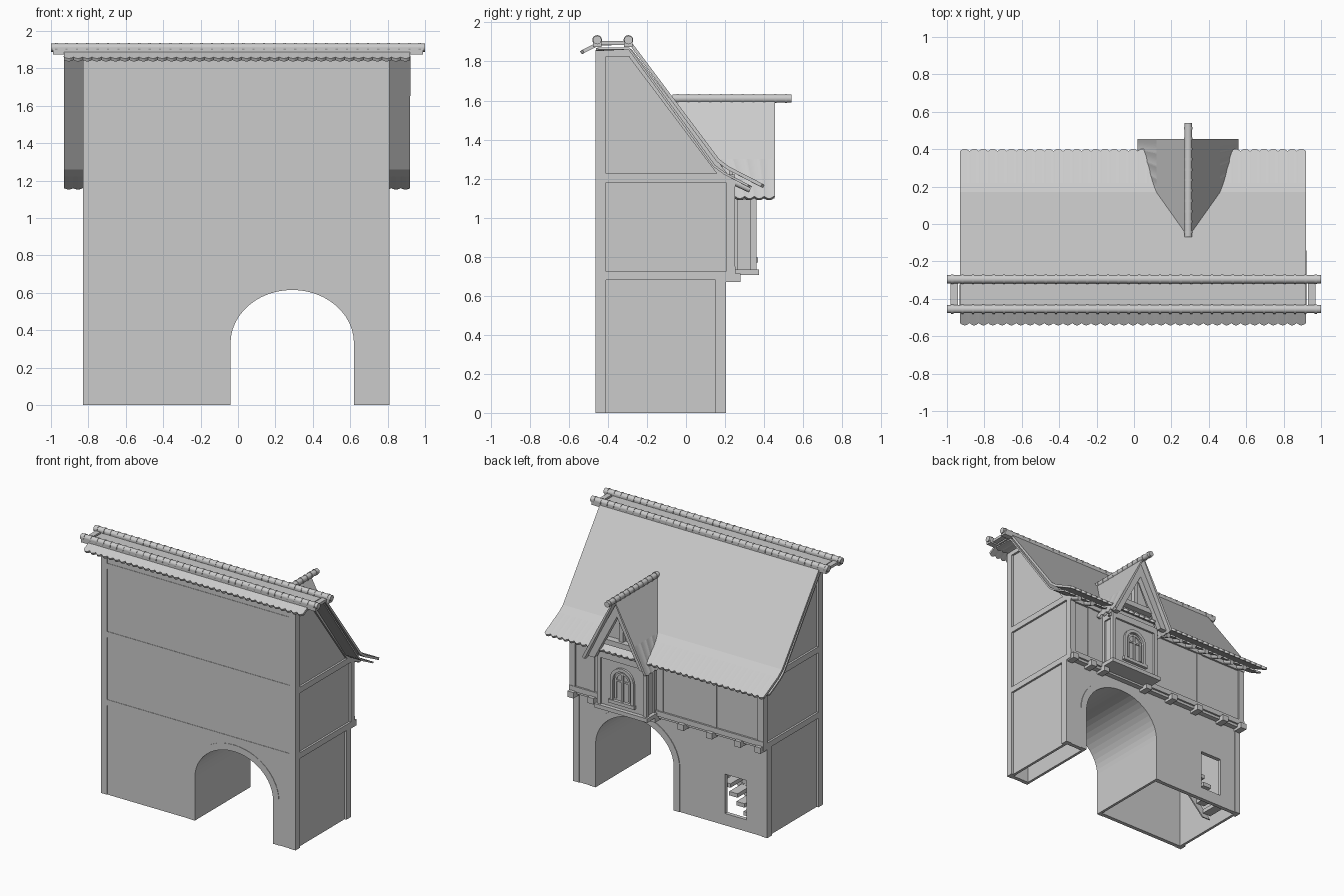
import bpy, bmesh, math
from mathutils import Vector

cube = bpy.data.objects.get("Cube")
if cube:
    bpy.data.objects.remove(cube, do_unlink=True)

GREY = (0.6, 0.6, 0.6, 1)
mat = bpy.data.materials.new("plain_grey")
mat.use_nodes = True
mat.diffuse_color = GREY
mat.node_tree.nodes["Principled BSDF"].inputs["Base Color"].default_value = GREY


def finish(name, bm, fix=True):
    if fix:
        bmesh.ops.recalc_face_normals(bm, faces=bm.faces)
    me = bpy.data.meshes.new(name)
    bm.to_mesh(me)
    bm.free()
    me.materials.append(mat)
    ob = bpy.data.objects.new(name, me)
    bpy.context.collection.objects.link(ob)
    return ob


def prism(name, pts, axis, a, b):
    """Outline extruded along y (x,z points) or along x (y,z points)."""
    def at(p, d):
        return (p[0], d, p[1]) if axis == "y" else (d, p[0], p[1])
    bm = bmesh.new()
    face = bm.faces.new([bm.verts.new(at(p, a)) for p in pts])
    new = bmesh.ops.extrude_face_region(bm, geom=[face])["geom"]
    shift = Vector(at((0, 0), b - a))
    bmesh.ops.translate(bm, vec=shift, verts=[v for v in new if isinstance(v, bmesh.types.BMVert)])
    return finish(name, bm)


def box(name, x0, x1, y0, y1, z0, z1):
    return prism(name, [(x0, z0), (x1, z0), (x1, z1), (x0, z1)], "y", y0, y1)


def rod(name, p, q, r, sides=12):
    p, q = Vector(p), Vector(q)
    bm = bmesh.new()
    bmesh.ops.create_cone(bm, cap_ends=True, segments=sides, radius1=r, radius2=r, depth=(q - p).length)
    ob = finish(name, bm)
    ob.location = (p + q) / 2
    ob.rotation_euler = (q - p).to_track_quat("Z", "Y").to_euler()
    for f in ob.data.polygons:
        f.use_smooth = len(f.vertices) == 4
    return ob


def sheet(name, point, ni, nj, thick, flip=False):
    """Thin roof skin from a grid of points."""
    bm = bmesh.new()
    g = [[bm.verts.new(point(i, j)) for j in range(nj)] for i in range(ni)]
    for i in range(ni - 1):
        for j in range(nj - 1):
            q = [g[i][j], g[i + 1][j], g[i + 1][j + 1], g[i][j + 1]]
            bm.faces.new(q[::-1] if flip else q)
    ob = finish(name, bm, False)
    mod = ob.modifiers.new("thickness", "SOLIDIFY")
    mod.thickness = thick
    mod.offset = -1
    return ob


def scallop(t, period=0.05):
    return 0.012 * abs(math.sin(math.pi * t / period))


XL, XR, YF, YB, YU = -0.83, 0.81, -0.46, 0.20, 0.25
AC, AW, AS, AH = 0.29, 0.33, 0.33, 0.285


def arch(w, h, spring, foot, n=24, cx=AC):
    top = [(cx - w * math.cos(math.pi * k / n), spring + h * math.sin(math.pi * k / n)) for k in range(n + 1)]
    return [(cx - w, foot)] + top + [(cx + w, foot)]


def band(name, inner, outer, y0, y1):
    return prism(name, inner + outer[::-1], "y", y0, y1)


# Walls with the gateway through them
gate = arch(AW, AH, AS, 0)
for name, top, y0, y1 in (("front_wall", 1.87, YF, YF + 0.03), ("back_lower_wall", 0.72, YB - 0.03, YB)):
    wall = prism(name, [(XL + 0.01, 0)] + gate + [(XR - 0.01, 0), (XR - 0.01, top), (XL + 0.01, top)], "y", y0, y1)
cutter = box("window_cutter", -0.65, -0.47, 0.1, 0.3, 0.09, 0.39)
cutter.hide_render = True
cutter.hide_set(True)
cut = wall.modifiers.new("window", "BOOLEAN")
cut.object = cutter
cut.solver = "EXACT"
band("gateway_tunnel", gate, arch(AW + 0.02, AH + 0.02, AS, 0), YF + 0.001, YB - 0.001)
for y0, y1 in ((YF - 0.003, YF + 0.01), (YB - 0.01, YB + 0.005)):
    band("gateway_trim", gate, arch(AW + 0.05, AH + 0.05, AS, 0), y0, y1)
box("back_upper_wall", XL + 0.01, XR - 0.01, YU - 0.03, YU - 0.01, 0.7, 1.24)
box("upper_floor", XL + 0.01, XR - 0.01, YF + 0.02, YU - 0.01, 0.69, 0.72)

# Side walls and their timber frames
side = [(YF, 0), (YB, 0), (YB, 0.7), (YU - 0.01, 0.7), (YU - 0.01, 1.2), (0.17, 1.25), (-0.29, 1.87), (YF, 1.87)]
for sx, x, d in (("left", XR, -1), ("right", XL, 1)):
    prism(sx + "_side_wall", side, "x", x + d * 0.015, x + d * 0.035)
    a, b = sorted((x, x + d * 0.03))
    box(sx + "_front_post", a, b, YF, -0.41, 0, 1.86)
    box(sx + "_back_lower_post", a, b, 0.15, YB, 0, 0.72)
    box(sx + "_back_upper_post", a, b, 0.205, YU, 0.68, 1.22)
    for z in (0.68, 1.18):
        box(sx + "_side_rail", a, b, YF, 0.21, z, z + 0.045)
    box(sx + "_gable_top", a, b, YF, -0.28, 1.825, 1.865)
    prism(sx + "_gable_rafter", [(-0.28, 1.865), (-0.29, 1.82), (0.17, 1.21), (0.22, 1.215)], "x", a, b)
    # Corner posts on the front and back faces
    a, b = sorted((x, x + d * 0.05))
    box(sx + "_front_corner", a, b, YF - 0.004, YF + 0.02, 0, 1.86)
    box(sx + "_back_corner", a, b, YB - 0.02, YB + 0.006, 0, 0.7)
    box(sx + "_back_upper_corner", a, b, YU - 0.03, YU, 0.7, 1.2)

# Front rails
for z in (0.68, 1.2, 1.72):
    box("front_rail", XL + 0.05, XR - 0.05, YF - 0.003, YF + 0.01, z, z + 0.045)

# Back rails, studs and joist ends
for z in (0.71, 1.16):
    box("back_rail", XL, XR, YU - 0.02, YU + 0.004, z, z + 0.04)
for x in (-0.43, 0.02, 0.6):
    box("back_stud", x, x + 0.04, YU - 0.02, YU - 0.004, 0.72, 1.2)
for x in (-0.80, -0.63, -0.39, -0.15, 0.09, 0.49, 0.61, 0.78):
    box("joist_end", x - 0.025, x + 0.025, YB - 0.05, 0.28, 0.67, 0.715)

# Staircase behind the small window
for k in range(10):
    box("stair_step", -0.72 + k * 0.06, -0.65 + k * 0.06, 0.0, 0.15, 0.03 + k * 0.06, 0.06 + k * 0.06)
prism("stair_string", [(-0.72, 0), (-0.65, 0), (-0.1, 0.56), (-0.1, 0.62)], "y", -0.01, 0.0)

# Main roof: tiles above, boarding below, both with scalloped eaves
RX0, RX1, COLS = -0.93, 0.92, 297
tiles = [(-0.53, 1.86), (-0.45, 1.90), (-0.28, 1.90), (0.17, 1.30), (0.22, 1.262), (0.39, 1.175)]
boards = [(-0.45, 1.872), (-0.29, 1.872), (0.15, 1.268), (0.20, 1.232), (0.32, 1.17)]


def roof_point(path):
    def point(i, j):
        x = RX0 + (RX1 - RX0) * i / (COLS - 1)
        y, z = path[j]
        s = scallop(x - RX0)
        if j == 0:
            return (x, y - s, z - s * 0.6)
        return (x, y + s, z - s * 0.6) if j == len(path) - 1 else (x, y, z)
    return point


sheet("roof_tiles", roof_point(tiles), COLS, len(tiles), 0.018)
sheet("roof_boards", roof_point(boards), COLS, len(boards), 0.012)
for k in range(14):
    x = -0.77 + k * 0.12
    if abs(x - AC) > 0.27:
        rod("eave_rafter", (x, 0.19, 1.21), (x, 0.33, 1.145), 0.018, 8)


# Ridge poles with tile collars
def ridge(name, p, q, r, step):
    p, q = Vector(p), Vector(q)
    rod(name, p, q, r, 16)
    n = int((q - p).length / step)
    for k in range(n):
        c = p.lerp(q, (k + 0.5) / n)
        t = (q - p).normalized() * 0.006
        rod(name + "_collar", c - t, c + t, r + 0.003, 16)


for y in (-0.455, -0.295):
    ridge("ridge_pole", (-1, y, 1.91), (1, y, 1.91), 0.022, 0.055)
    box("ridge_bed", -0.99, 0.99, y - 0.022, y + 0.022, 1.875, 1.91)
for x in (-0.96, 0.95):
    box("ridge_tie", x - 0.02, x + 0.02, -0.455, -0.295, 1.885, 1.905)

# Dormer roof, running back into the main slope
slope = [(-0.27, 1.11, 0.25), (-0.17, 1.30, 0.17), (0, 1.62, -0.07), (0.17, 1.30, 0.17), (0.27, 1.11, 0.25)]


def dormer_point(i, j):
    dx, z, back = slope[i]
    y = back + (0.455 - back) * j / 40
    drop = scallop(y - 0.25) if i in (0, 4) else 0
    return (AC + dx, y, z - drop)


sheet("dormer_roof", dormer_point, 5, 41, 0.02)
ridge("dormer_ridge", (AC, -0.07, 1.61), (AC, 0.54, 1.61), 0.021, 0.055)

# Dormer gable: recessed wall, bargeboards, tie and king post
prism("dormer_wall", [(AC - 0.23, 1.1), (AC + 0.23, 1.1), (AC, 1.56)], "y", 0.32, 0.34)
for s in (-1, 1):
    edge = [(0.25, 1.11), (0.19, 1.11), (0, 1.47), (0, 1.58)]
    prism("bargeboard", [(AC + s * x, z) for x, z in edge], "y", 0.38, 0.42)
box("dormer_tie", AC - 0.15, AC + 0.15, 0.335, 0.39, 1.22, 1.26)
box("king_post", AC - 0.018, AC + 0.018, 0.335, 0.37, 1.22, 1.5)

# Projecting window bay
OW = 0.21
box("bay_body", AC - OW + 0.012, AC + OW - 0.012, 0.2, 0.345, 0.72, 1.14)
box("bay_sill", AC - OW - 0.015, AC + OW + 0.015, 0.2, 0.375, 0.705, 0.735)
box("bay_head", AC - OW, AC + OW, 0.2, 0.36, 1.09, 1.14)
for s in (-1, 1):
    for y0, y1 in ((0.33, 0.36), (0.24, 0.265)):
        x = AC + s * (OW - 0.015)
        box("bay_post", x - 0.015, x + 0.015, y0, y1, 0.73, 1.1)

# Arched window in the bay
band("window_frame", arch(0.075, 0.075, 0.95, 0.79, 12), arch(0.1, 0.1, 0.95, 0.79, 12), 0.34, 0.362)
band("window_sash", arch(0.05, 0.05, 0.95, 0.81, 12), arch(0.065, 0.065, 0.95, 0.81, 12), 0.34, 0.354)
box("window_sill", AC - 0.11, AC + 0.11, 0.34, 0.368, 0.77, 0.795)
box("window_mullion", AC - 0.008, AC + 0.008, 0.34, 0.355, 0.79, 1.0)
box("window_bar", AC - 0.06, AC + 0.06, 0.34, 0.353, 0.94, 0.952)
